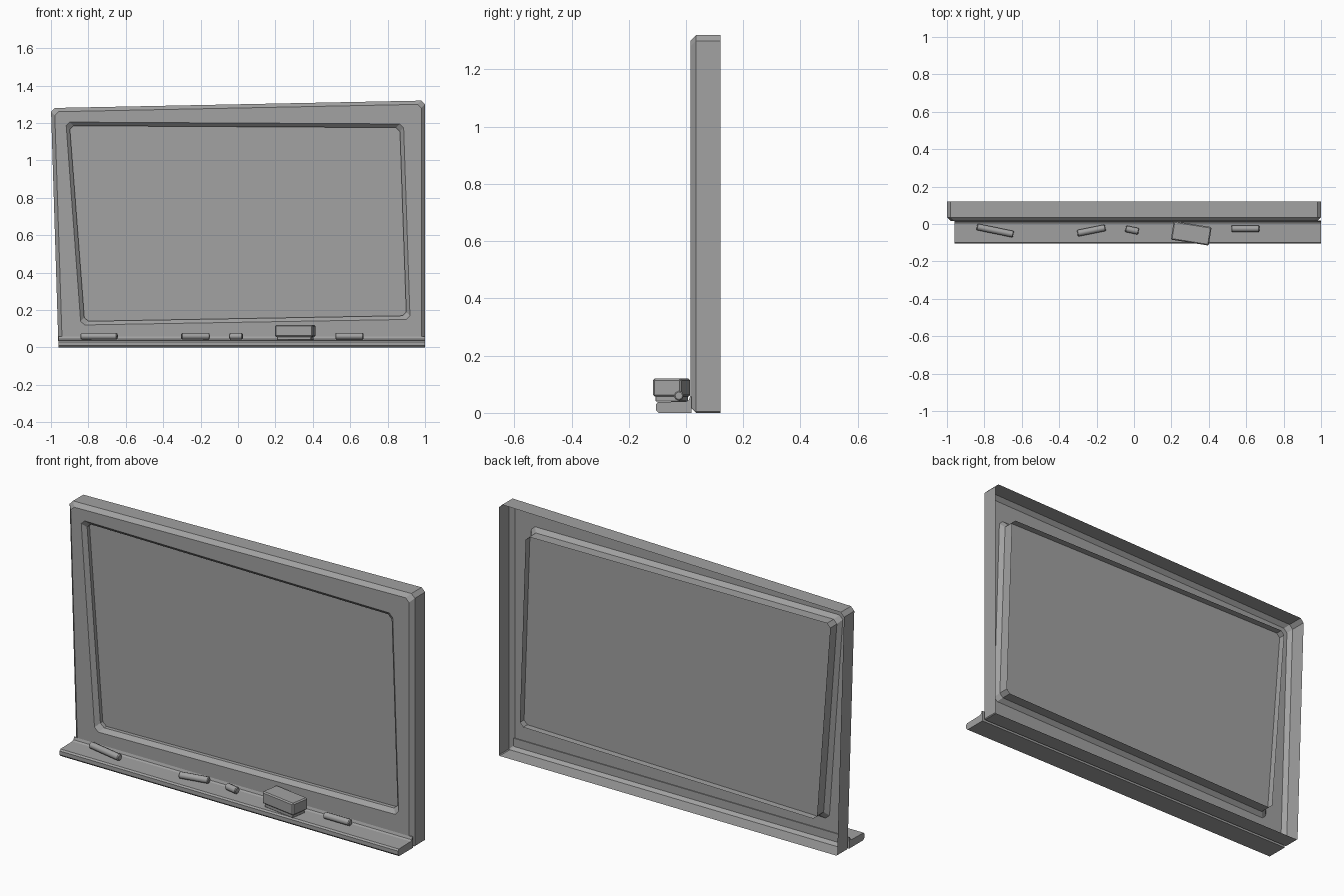
import bpy, bmesh, math
from mathutils import Vector

cube = bpy.data.objects.get("Cube")
if cube:
    bpy.data.objects.remove(cube, do_unlink=True)

# One plain grey for everything
GREY = (0.36, 0.36, 0.36, 1)
grey = bpy.data.materials.new("plain grey")
grey.use_nodes = True
grey.diffuse_color = GREY
grey.node_tree.nodes["Principled BSDF"].inputs["Base Color"].default_value = GREY


def finish(bm, name, closed=True):
    if closed:
        bmesh.ops.recalc_face_normals(bm, faces=bm.faces)
    mesh = bpy.data.meshes.new(name)
    bm.to_mesh(mesh)
    bm.free()
    mesh.materials.append(grey)
    obj = bpy.data.objects.new(name, mesh)
    bpy.context.collection.objects.link(obj)
    return obj


def ring(bm, corners, y, inset, cuts):
    """Loop of verts around a skewed rectangle with clipped corners."""
    signs = [(1, 1), (-1, 1), (-1, -1), (1, -1)]
    pts = [Vector((x + sx * inset, y, z + sz * inset))
           for (x, z), (sx, sz) in zip(corners, signs)]
    loop = []
    for i, p in enumerate(pts):
        for other in (pts[i - 1], pts[(i + 1) % 4]):
            loop.append(bm.verts.new(p + (other - p).normalized() * cuts[i]))
    return loop


def bridge(bm, loops):
    for a, b in zip(loops, loops[1:]):
        for i in range(len(a)):
            j = (i + 1) % len(a)
            bm.faces.new((a[i], a[j], b[j], b[i]))


# Crooked frame: an open-backed shell with bevelled outer and inner edges
OUTER = [(-0.96, 0), (1, 0), (1, 1.32), (-1, 1.28)]
OPENING = [(-0.84, 0.12), (0.92, 0.15), (0.885, 1.195), (-0.92, 1.205)]
outer_cuts = (0.004, 0.004, 0.02, 0.02)
inner_cuts = (0.02,) * 4
bm = bmesh.new()
bridge(bm, [
    ring(bm, OUTER, 0.12, 0, outer_cuts),
    ring(bm, OUTER, 0.035, 0, outer_cuts),
    ring(bm, OUTER, 0.015, 0.02, outer_cuts),
    ring(bm, OPENING, 0.015, 0, inner_cuts),
    ring(bm, OPENING, 0.035, 0.02, inner_cuts),
    ring(bm, OPENING, 0.09, 0.02, inner_cuts),
])
finish(bm, "frame", closed=False)

# Writing surface set inside the opening
bm = bmesh.new()
bm.faces.new(ring(bm, OPENING, 0.055, 0.02, inner_cuts))
finish(bm, "board", closed=False)

# Ledge with a rounded lip and a cove against the frame
PROFILE = [(0.02, 0), (-0.095, 0), (-0.105, 0.01), (-0.105, 0.03), (-0.098, 0.038),
           (0, 0.04), (0.01, 0.045), (0.015, 0.058), (0.02, 0.058)]
bm = bmesh.new()
left, right = ([bm.verts.new((x, y, z)) for y, z in PROFILE] for x in (-0.96, 1))
bridge(bm, [left, right])
bm.faces.new(left)
bm.faces.new(right)
finish(bm, "ledge")


# Chalk sticks lying on the ledge, given by their two ends
def chalk(name, start, end, radius=0.0175):
    a, b = Vector(start), Vector(end)
    bm = bmesh.new()
    bmesh.ops.create_cone(bm, cap_ends=True, segments=8, radius1=radius,
                          radius2=radius, depth=(b - a).length)
    caps = [e for e in bm.edges if abs(e.verts[0].co.z - e.verts[1].co.z) < 0.001]
    bmesh.ops.bevel(bm, geom=caps, offset=0.004, segments=1, affect='EDGES')
    obj = finish(bm, name)
    mid = (a + b) / 2
    obj.location = (mid.x, mid.y, 0.06)
    d = b - a
    obj.rotation_euler = (0, math.pi / 2, math.atan2(d.y, d.x))
    for p in obj.data.polygons:
        p.use_smooth = len(p.vertices) == 4 and abs(p.normal.z) < 0.1


chalk("long_chalk", (-0.84, -0.015), (-0.645, -0.055))
chalk("middle_chalk", (-0.303, -0.05), (-0.153, -0.02))
chalk("chalk_stub", (-0.045, -0.025), (0.025, -0.04))
chalk("end_chalk", (0.52, -0.025), (0.67, -0.025))


# Eraser: block on a slightly smaller felt pad
def block(name, size, z, bevel):
    bm = bmesh.new()
    bmesh.ops.create_cube(bm, size=1)
    bmesh.ops.scale(bm, vec=size, verts=bm.verts)
    bmesh.ops.bevel(bm, geom=list(bm.edges), offset=bevel, segments=1, affect='EDGES')
    obj = finish(bm, name)
    obj.location = (0.306, -0.05, z)
    obj.rotation_euler.z = math.radians(-9)


block("eraser_block", (0.205, 0.1, 0.063), 0.0885, 0.006)
block("eraser_felt", (0.185, 0.085, 0.02), 0.05, 0.002)
